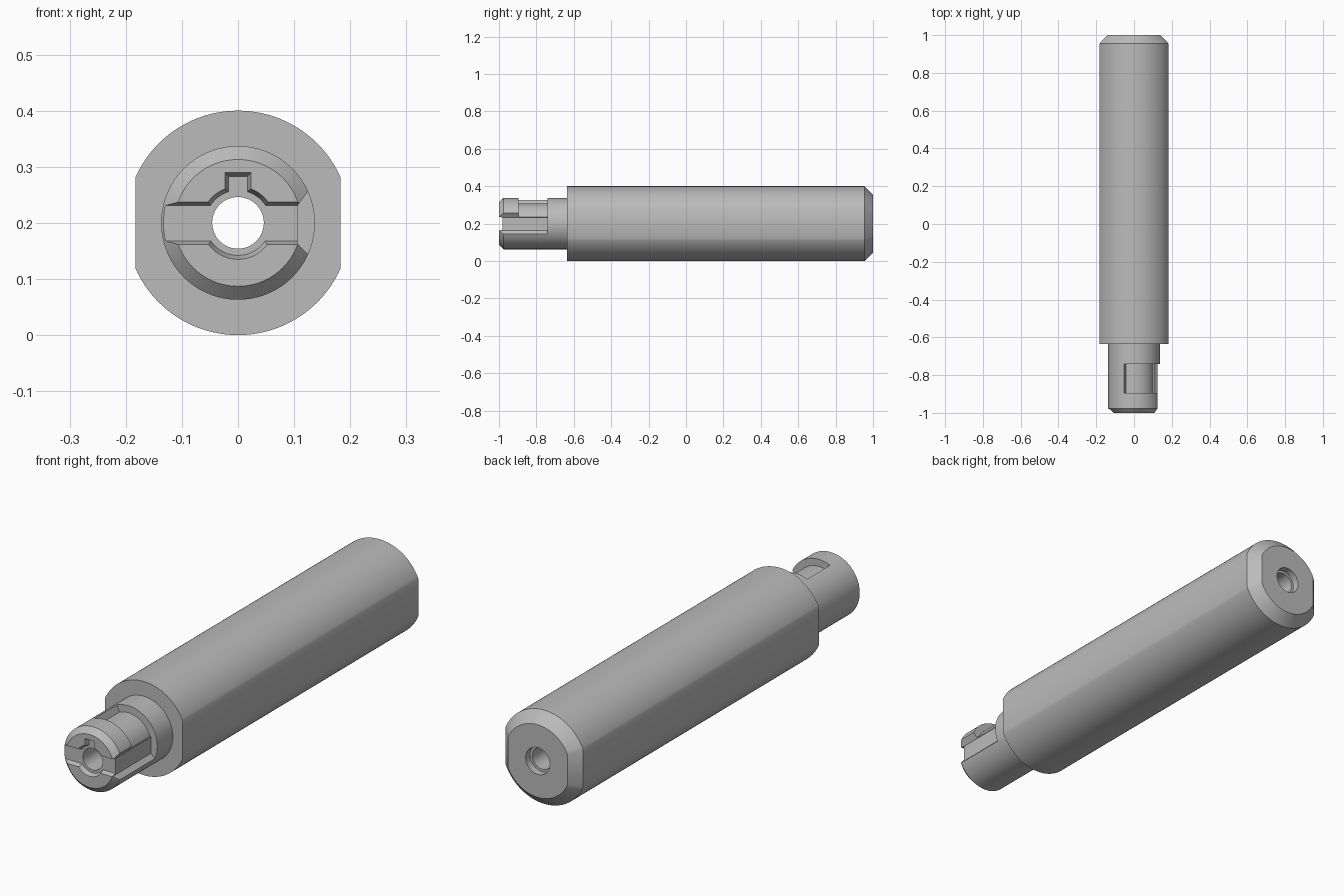
import bpy, bmesh
from math import acos, cos, sin, pi, radians

cube = bpy.data.objects.get("Cube")
if cube:
    bpy.data.objects.remove(cube, do_unlink=True)

AXIS_Z = 0.2      # height of the long axis

steel = bpy.data.materials.new("plain grey")
steel.use_nodes = True
grey = (0.5, 0.5, 0.5, 1)
steel.diffuse_color = grey
steel.node_tree.nodes["Principled BSDF"].inputs["Base Color"].default_value = grey


def loft(name, sections):
    """Closed solid through (y, outline) sections, outlines given as (x, z) about the axis."""
    bm = bmesh.new()
    rings = [[bm.verts.new((x, y, z + AXIS_Z)) for x, z in outline] for y, outline in sections]
    n = len(rings[0])
    for a, b in zip(rings, rings[1:]):
        for i in range(n):
            j = (i + 1) % n
            bm.faces.new((a[i], a[j], b[j], b[i]))
    bm.faces.new(rings[0])
    bm.faces.new(rings[-1])
    bmesh.ops.recalc_face_normals(bm, faces=bm.faces)
    mesh = bpy.data.meshes.new(name)
    bm.to_mesh(mesh)
    bm.free()
    mesh.materials.append(steel)
    obj = bpy.data.objects.new(name, mesh)
    bpy.context.collection.objects.link(obj)
    return obj


def arc(r, start, end, n):
    return [(r * cos(start + (end - start) * i / n), r * sin(start + (end - start) * i / n))
            for i in range(n + 1)]


def circle(r, n=96):
    return arc(r, 0, 2 * pi, n)[:-1]


def flatted(r, w):
    """Circle with a flat on each side at x = +-w."""
    a = acos(w / r)
    return arc(r, a, pi - a, 48) + arc(r, pi + a, 2 * pi - a, 48)


def box(x0, x1, z0, z1):
    return [(x0, z0), (x1, z0), (x1, z1), (x0, z1)]


def combine(target, tool, operation):
    mod = target.modifiers.new(operation, "BOOLEAN")
    mod.operation = operation
    mod.solver = "EXACT"
    mod.object = tool
    bpy.context.view_layer.objects.active = target
    bpy.ops.object.modifier_apply(modifier=mod.name)
    bpy.data.objects.remove(tool, do_unlink=True)


# Main body with side flats and a chamfered back end
shaft = loft("shaft", [(-0.635, flatted(0.2, 0.183)), (0.955, flatted(0.2, 0.183)),
                       (1, flatted(0.155, 0.14))])

# Front neck with chamfered nose
neck = loft("neck", [(-1, circle(0.113)), (-0.976, circle(0.137)), (-0.6, circle(0.137))])
combine(shaft, neck, "UNION")

# Flared lengthwise groove on the left side of the neck
groove = [(0.107, -0.038), (0.147, -0.078), (0.147, 0.087), (0.107, 0.032)]
# Pocket running round the top of the neck from the groove
pocket = arc(0.107, radians(18), radians(113), 32) + arc(0.2, radians(113), radians(18), 32)

cutters = [
    loft("groove_cutter", [(-1.1, groove), (-0.74, groove)]),
    loft("pocket_cutter", [(-0.895, pocket), (-0.74, pocket)]),
    # Tapered nose recess: cross slot, round seat and key notch
    loft("slot_cutter", [(-1.02, box(-0.2, 0.2, -0.045, 0.043)),
                         (-0.98, box(-0.2, 0.2, -0.032, 0.031))]),
    loft("seat_cutter", [(-1.02, circle(0.072)), (-0.98, circle(0.058))]),
    loft("notch_cutter", [(-1.02, box(-0.029, 0.029, 0, 0.096)),
                          (-0.98, box(-0.017, 0.017, 0, 0.083))]),
    # Through bore and back counterbore
    loft("bore_cutter", [(-1.1, circle(0.046)), (1.1, circle(0.046))]),
    loft("counterbore_cutter", [(0.97, circle(0.057)), (1.1, circle(0.057))]),
]
for cutter in cutters:
    combine(shaft, cutter, "DIFFERENCE")

bpy.ops.object.select_all(action="DESELECT")
shaft.select_set(True)
bpy.context.view_layer.objects.active = shaft
bpy.ops.object.shade_smooth_by_angle(angle=radians(30))
